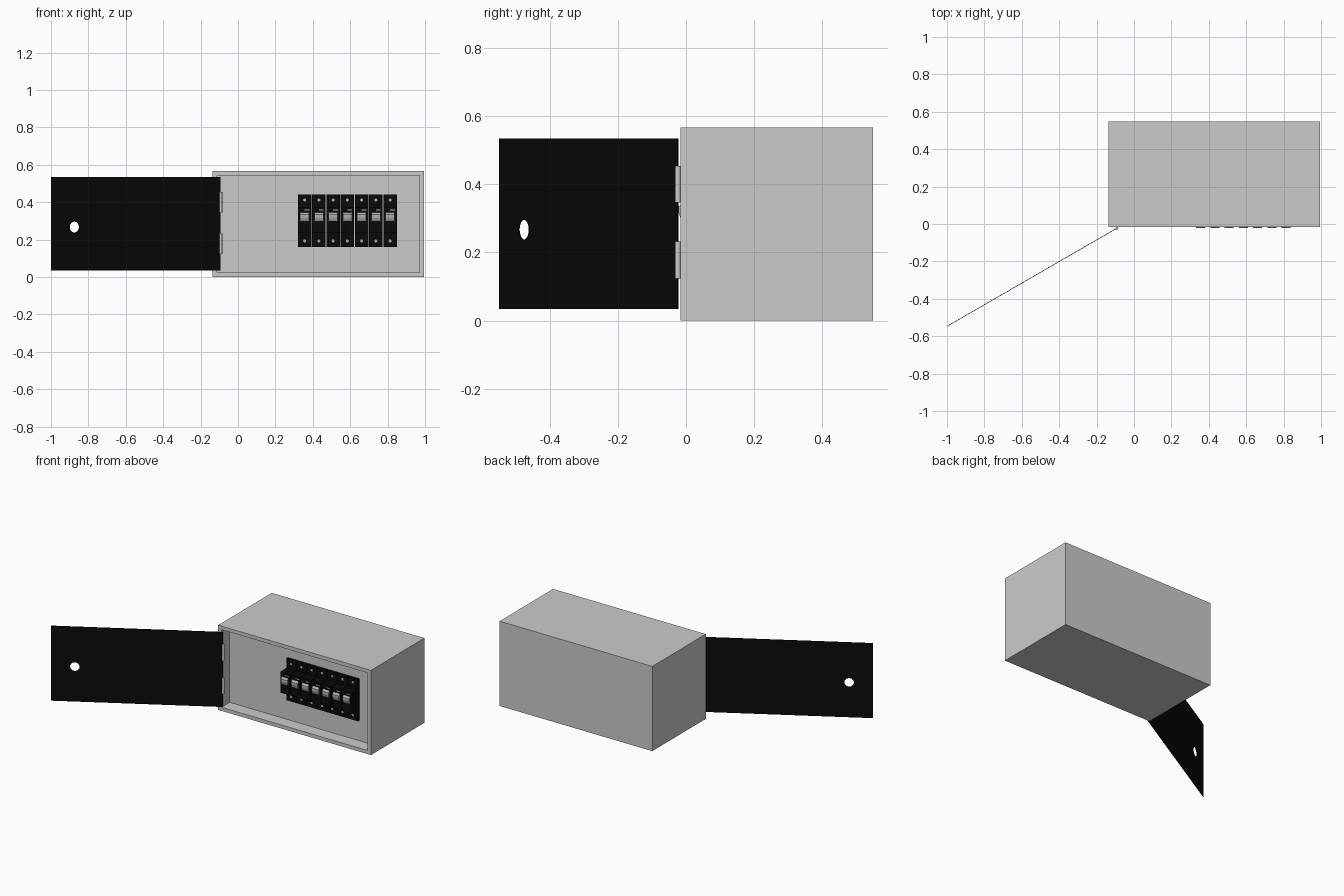
import bpy, bmesh
from math import radians, pi
from mathutils import Matrix, Vector

if "Cube" in bpy.data.objects:
    bpy.data.objects.remove(bpy.data.objects["Cube"])


def material(name, rgb):
    m = bpy.data.materials.new(name)
    m.diffuse_color = (*rgb, 1)
    m.use_nodes = True
    m.node_tree.nodes["Principled BSDF"].inputs["Base Color"].default_value = m.diffuse_color
    return m


BLACK = material("black", (0.003, 0.003, 0.003))
SILVER = material("silver", (0.45, 0.45, 0.45))


def finish(name, bm, mat=None):
    bmesh.ops.recalc_face_normals(bm, faces=bm.faces)
    me = bpy.data.meshes.new(name)
    bm.to_mesh(me)
    bm.free()
    ob = bpy.data.objects.new(name, me)
    bpy.context.collection.objects.link(ob)
    if mat:
        me.materials.append(mat)
    return ob


def add_box(bm, lo, hi):
    lo, hi = Vector(lo), Vector(hi)
    size = Matrix.Diagonal((*(hi - lo), 1))
    return bmesh.ops.create_cube(bm, size=1, matrix=Matrix.Translation((lo + hi) / 2) @ size)


def add_cylinder(bm, centre, radius, depth, axis="Z", sides=20):
    turn = Matrix.Rotation(pi / 2, 4, "X") if axis == "Y" else Matrix()
    bmesh.ops.create_cone(bm, cap_ends=True, segments=sides, radius1=radius, radius2=radius,
                          depth=depth, matrix=Matrix.Translation(centre) @ turn)


def extrude_profile(name, points, x0, x1, mat):
    """Extrude a (y, z) outline along x."""
    bm = bmesh.new()
    face = bm.faces.new([bm.verts.new((x0, y, z)) for y, z in points])
    new = bmesh.ops.extrude_face_region(bm, geom=[face])["geom"]
    bmesh.ops.translate(bm, vec=(x1 - x0, 0, 0),
                        verts=[v for v in new if isinstance(v, bmesh.types.BMVert)])
    return finish(name, bm, mat)


# Enclosure: front face inset, then pushed back to form the recess
FRONT, PANEL = -0.016, 0.07
bm = bmesh.new()
add_box(bm, (-0.135, FRONT, 0), (0.995, 0.549, 0.567))
bm.normal_update()
front = [f for f in bm.faces if f.normal.y < -0.9]
bmesh.ops.inset_region(bm, faces=front, thickness=0.034)
new = bmesh.ops.extrude_face_region(bm, geom=front)["geom"]
bmesh.ops.translate(bm, vec=(0, PANEL - FRONT, 0),
                    verts=[v for v in new if isinstance(v, bmesh.types.BMVert)])
bmesh.ops.delete(bm, geom=[f for f in front if f.is_valid], context="FACES")
finish("enclosure", bm)

# Open door, swung about its hinge line, with a round lock hole
HINGE = (-0.094, -0.024, 0)
swing = Matrix.Translation(HINGE) @ Matrix.Rotation(radians(30), 4, "Z")
bm = bmesh.new()
add_box(bm, (-1.046, -0.0015, 0.034), (0, 0.0015, 0.535))
door = finish("door", bm, BLACK)
bm = bmesh.new()
add_cylinder(bm, (-0.902, 0, 0.267), 0.029, 0.1, "Y", 32)
cutter = finish("lock_hole_cutter", bm)
for ob in (door, cutter):
    ob.matrix_world = swing
cutter.hide_render = True
cutter.hide_set(True)
cut = door.modifiers.new("lock_hole", "BOOLEAN")
cut.object = cutter
cut.solver = "EXACT"

# Hinge barrels
for i, z in enumerate((0.178, 0.4)):
    bm = bmesh.new()
    add_cylinder(bm, (HINGE[0] + 0.002, HINGE[1], z), 0.008, 0.108)
    hinge = finish(f"hinge_{i + 1}", bm)
    for p in hinge.data.polygons:
        p.use_smooth = len(p.vertices) == 4

# Row of circuit breakers: stepped body, toggle, marker and terminal screws
BASE, MID = 0.054, -0.010
body = [(PANEL, 0.16), (BASE, 0.16), (BASE, 0.235), (MID, 0.235),
        (MID, 0.375), (BASE, 0.375), (BASE, 0.44), (PANEL, 0.44)]
toggle = [(MID, 0.298), (-0.016, 0.300), (-0.022, 0.318), (-0.022, 0.335), (MID, 0.346)]
PITCH, WIDTH = 0.0762, 0.072
for i in range(7):
    x = 0.32 + i * PITCH
    mid = x + WIDTH / 2
    extrude_profile(f"breaker_body_{i + 1}", body, x, x + WIDTH, BLACK)
    extrude_profile(f"breaker_toggle_{i + 1}", toggle, mid - 0.024, mid + 0.024, SILVER)
    bm = bmesh.new()
    add_box(bm, (mid, MID - 0.001, 0.357), (mid + 0.026, MID + 0.002, 0.362))
    for z in (0.193, 0.412):
        add_cylinder(bm, (mid, BASE, z), 0.008, 0.004, "Y", 16)
    finish(f"breaker_screws_{i + 1}", bm, SILVER)
